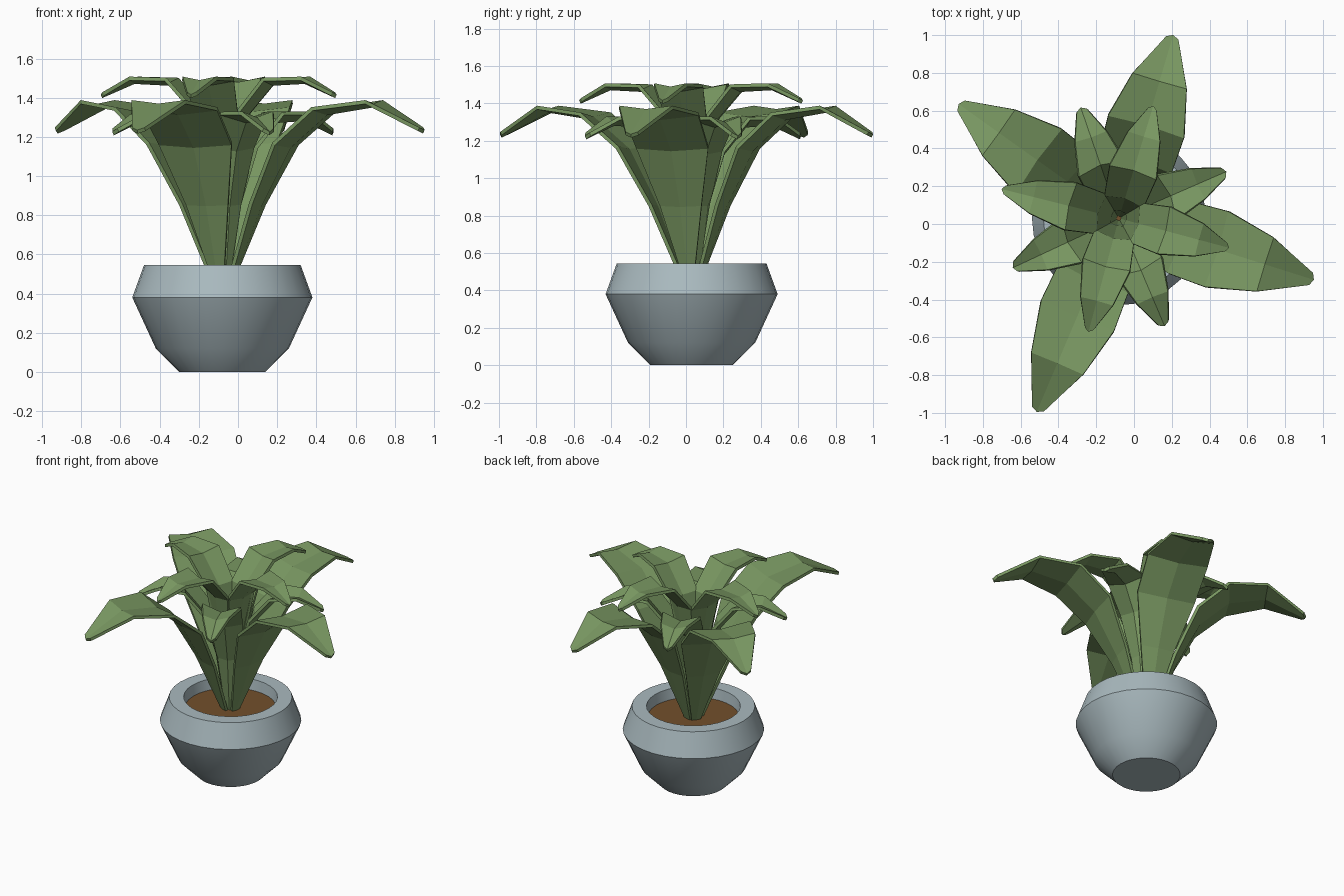
import bpy, bmesh, math
from mathutils import Vector, Matrix

if "Cube" in bpy.data.objects:
    bpy.data.objects.remove(bpy.data.objects["Cube"])

CENTRE = Vector((-0.08, 0.03, 0))


def material(name, rgb):
    m = bpy.data.materials.new(name)
    m.diffuse_color = (*rgb, 1)
    m.use_nodes = True
    m.node_tree.nodes["Principled BSDF"].inputs["Base Color"].default_value = m.diffuse_color
    return m


def make_object(name, bm, mat, smooth=False):
    bmesh.ops.recalc_face_normals(bm, faces=bm.faces)
    mesh = bpy.data.meshes.new(name)
    bm.to_mesh(mesh)
    bm.free()
    ob = bpy.data.objects.new(name, mesh)
    bpy.context.collection.objects.link(ob)
    ob.location = CENTRE
    mesh.materials.append(mat)
    if smooth:
        bpy.context.view_layer.objects.active = ob
        ob.select_set(True)
        bpy.ops.object.shade_smooth_by_angle(angle=math.radians(35))
        ob.select_set(False)
    return ob


def lathe(name, profile, mat, sides=32):
    bm = bmesh.new()
    rings = [[bm.verts.new((r * math.cos(i * math.tau / sides), r * math.sin(i * math.tau / sides), z))
              for i in range(sides)] for r, z in profile]
    for a, b in zip(rings, rings[1:]):
        for i in range(sides):
            j = (i + 1) % sides
            bm.faces.new((a[i], a[j], b[j], b[i]))
    bm.faces.new(rings[0])
    bm.faces.new(rings[-1])
    return make_object(name, bm, mat, True)


def leaf(name, stations, angle, reach=1.0, fold=0.2, thick=0.02):
    """Folded blade: stations are (distance out, height, half width)."""
    bm = bmesh.new()
    rows = []
    for i, (r, z, w) in enumerate(stations):
        a, b = stations[max(i - 1, 0)], stations[min(i + 1, len(stations) - 1)]
        t = Vector((b[0] - a[0], 0, b[1] - a[1])).normalized()
        up = Vector((-t.z, 0, t.x)) * w * fold
        mid = Vector((r * reach, 0, z))
        side = Vector((0, w, 0))
        rows.append([bm.verts.new(p) for p in (mid + up - side, mid, mid + up + side)])
    # Rounded point
    rows[-1][1].co += t * 0.02
    for a, b in zip(rows, rows[1:]):
        for k in range(2):
            bm.faces.new((a[k], b[k], b[k + 1], a[k + 1]))
    bm.transform(Matrix.Rotation(math.radians(angle), 4, 'Z'))
    ob = make_object(name, bm, green)
    mod = ob.modifiers.new("thickness", 'SOLIDIFY')
    mod.thickness = thick
    mod.offset = 0


green = material("leaf_green", (0.19, 0.31, 0.12))
brown = material("soil_brown", (0.17, 0.08, 0.025))
grey = material("pot_grey", (0.40, 0.49, 0.52))

# Pot with rounded belly, hollow at the top, and soil
lathe("pot", [(0.22, 0), (0.34, 0.12), (0.46, 0.38), (0.40, 0.545),
              (0.305, 0.545), (0.29, 0.42)], grey)
lathe("soil", [(0.292, 0.43), (0.296, 0.47)], brown)

# Large outer leaves
large = [(0.04, 0.45, 0.025), (0.19, 0.85, 0.115), (0.34, 1.15, 0.20),
         (0.53, 1.32, 0.21), (0.77, 1.36, 0.15), (1.01, 1.235, 0.035)]
for i, (ang, reach) in enumerate([(73.5, 0.98), (144.5, 1.01), (247, 1.08), (342.5, 1.05)]):
    leaf(f"large_leaf_{i + 1}", large, ang, reach, 0.12)

# Upper leaves
upper = [(0.02, 0.45, 0.02), (0.05, 0.90, 0.065), (0.12, 1.30, 0.11),
         (0.27, 1.47, 0.13), (0.45, 1.48, 0.09), (0.60, 1.415, 0.025)]
for i, (ang, reach) in enumerate([(73, 1.0), (166, 1.03), (255, 1.0), (345, 0.97)]):
    leaf(f"upper_leaf_{i + 1}", upper, ang, reach, 0.2)

# Short lower leaves
lower = [(0.03, 0.45, 0.02), (0.09, 0.85, 0.07), (0.18, 1.13, 0.11),
         (0.31, 1.28, 0.13), (0.46, 1.29, 0.09), (0.61, 1.225, 0.03)]
for i, ang in enumerate([23.5, 109, 205, 293]):
    leaf(f"lower_leaf_{i + 1}", lower, ang, 0.98, 0.35)
